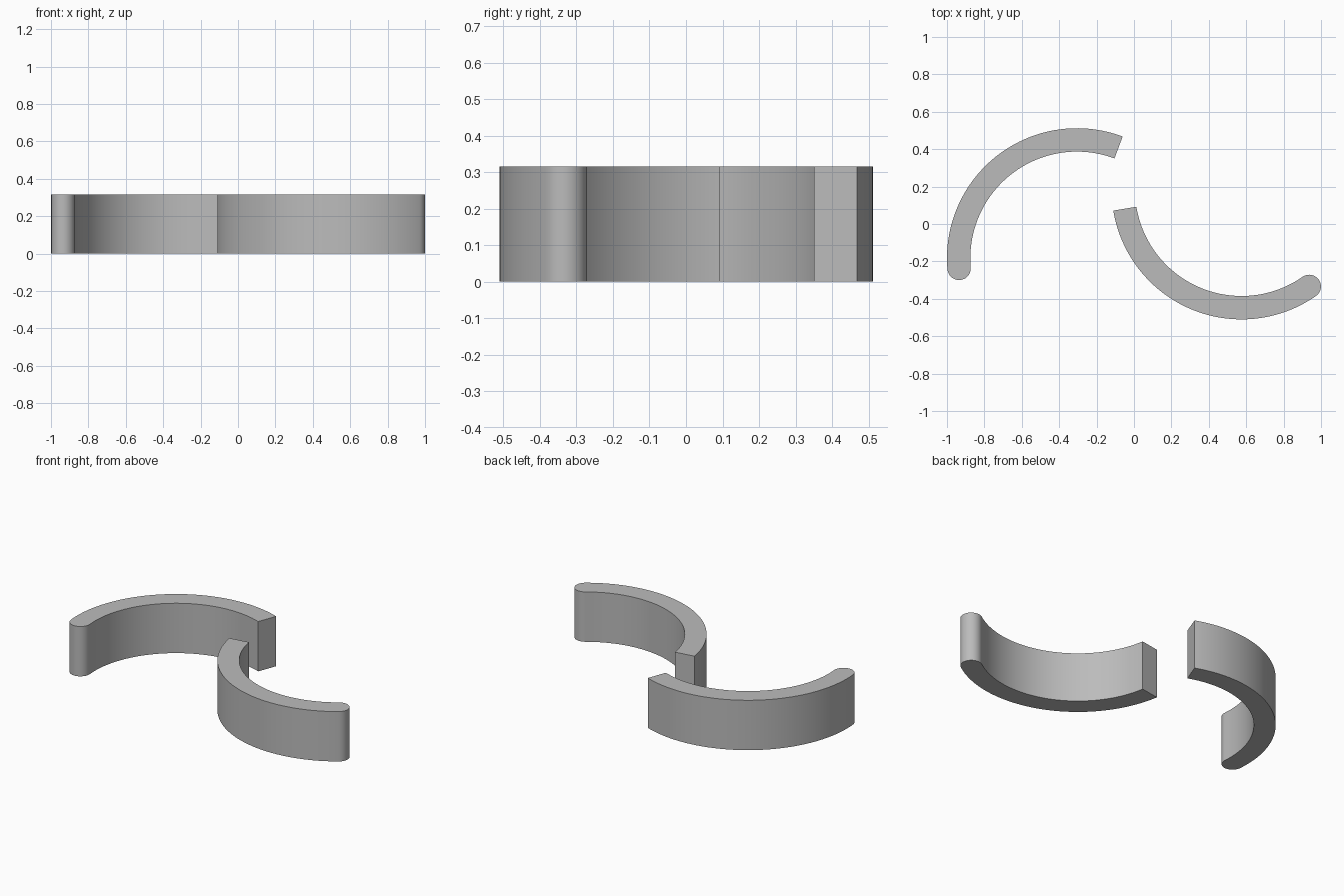
import bpy
import bmesh
from math import cos, sin, pi, radians

cube = bpy.data.objects.get("Cube")
if cube:
    bpy.data.objects.remove(cube, do_unlink=True)

OUTER, INNER, HEIGHT = 0.695, 0.57, 0.315
SPAN = radians(115.5)
MID, CAP = (OUTER + INNER) / 2, (OUTER - INNER) / 2
ARC_STEPS, CAP_STEPS = 64, 20

grey = bpy.data.materials.new("plain grey")
grey.use_nodes = True
grey.diffuse_color = (0.5, 0.5, 0.5, 1)
grey.node_tree.nodes["Principled BSDF"].inputs["Base Color"].default_value = (0.5, 0.5, 0.5, 1)


def arc(radius, start, end, steps, cx=0.0, cy=0.0):
    angles = [start + (end - start) * i / steps for i in range(steps + 1)]
    return [(cx + radius * cos(a), cy + radius * sin(a)) for a in angles]


def curved_jaw(name, centre, start):
    """Curved bar with a square start and a rounded far end."""
    end = start + SPAN
    outline = arc(OUTER, start, end, ARC_STEPS)
    outline += arc(CAP, end, end + pi, CAP_STEPS, MID * cos(end), MID * sin(end))[1:-1]
    outline += arc(INNER, end, start, ARC_STEPS)

    # Extrude the outline upwards
    bm = bmesh.new()
    base = bm.faces.new([bm.verts.new((x, y, 0)) for x, y in outline])
    top = bmesh.ops.extrude_face_region(bm, geom=[base], use_keep_orig=True)
    bmesh.ops.translate(bm, vec=(0, 0, HEIGHT),
                        verts=[v for v in top["geom"] if isinstance(v, bmesh.types.BMVert)])
    bmesh.ops.recalc_face_normals(bm, faces=bm.faces[:])
    mesh = bpy.data.meshes.new(name)
    bm.to_mesh(mesh)
    bm.free()

    mesh.materials.append(grey)
    jaw = bpy.data.objects.new(name, mesh)
    jaw.location = (*centre, 0)
    bpy.context.collection.objects.link(jaw)
    bpy.ops.object.select_all(action="DESELECT")
    jaw.select_set(True)
    bpy.context.view_layer.objects.active = jaw
    bpy.ops.object.shade_smooth_by_angle(angle=radians(30))


# Two matching jaws, turned against each other
curved_jaw("right_curved_jaw", (-0.305, -0.183), radians(69.4))
curved_jaw("left_curved_jaw", (0.575, 0.185), radians(189.4))
